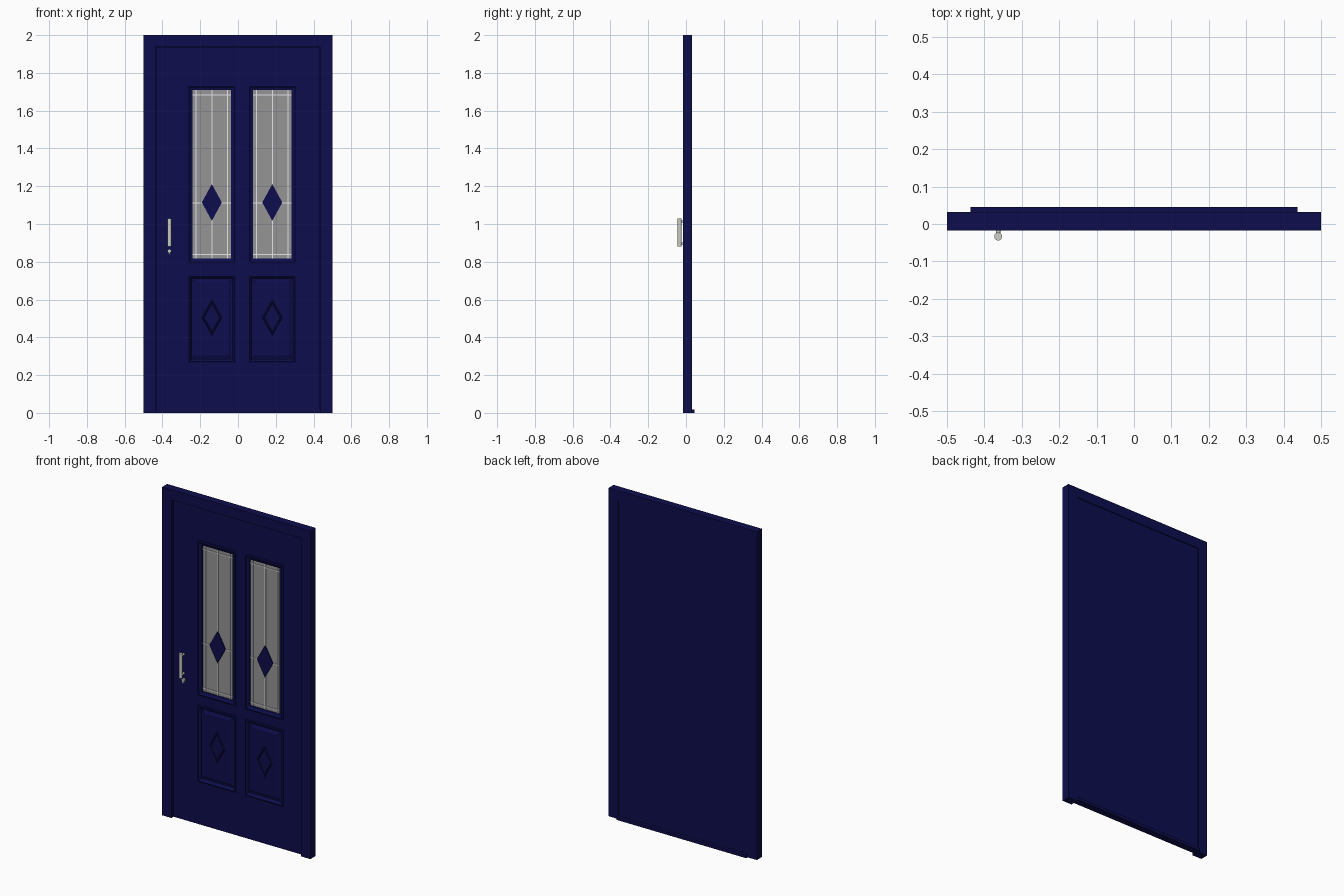
import bpy, bmesh, math
from mathutils import Vector

if "Cube" in bpy.data.objects:
    bpy.data.objects.remove(bpy.data.objects["Cube"])


def material(name, rgb):
    m = bpy.data.materials.new(name)
    m.diffuse_color = (*rgb, 1)
    m.use_nodes = True
    m.node_tree.nodes["Principled BSDF"].inputs["Base Color"].default_value = m.diffuse_color
    return m


NAVY = material("navy paint", (0.004, 0.004, 0.075))
GLASS = material("grey glass", (0.30, 0.30, 0.30))
LEAD = material("pale glazing bar", (0.80, 0.80, 0.80))
METAL = material("satin metal", (0.62, 0.62, 0.58))


def finish(name, bm, mat, smooth=False):
    bmesh.ops.recalc_face_normals(bm, faces=bm.faces[:])
    me = bpy.data.meshes.new(name)
    bm.to_mesh(me)
    bm.free()
    me.materials.append(mat)
    ob = bpy.data.objects.new(name, me)
    bpy.context.collection.objects.link(ob)
    if smooth:
        bpy.ops.object.select_all(action='DESELECT')
        ob.select_set(True)
        bpy.context.view_layer.objects.active = ob
        bpy.ops.object.shade_smooth_by_angle(angle=math.radians(40))
    return ob


def box(name, x0, x1, y0, y1, z0, z1, mat):
    bm = bmesh.new()
    bmesh.ops.create_cube(bm, size=1)
    for v in bm.verts:
        v.co = Vector((x0 + (v.co.x + .5) * (x1 - x0),
                       y0 + (v.co.y + .5) * (y1 - y0),
                       z0 + (v.co.z + .5) * (z1 - z0)))
    return finish(name, bm, mat)


def extrude_outline(name, pts, y0, y1, mat):
    bm = bmesh.new()
    f = bm.faces.new([bm.verts.new((x, y0, z)) for x, z in pts])
    new = bmesh.ops.extrude_face_region(bm, geom=[f])["geom"]
    for v in new:
        if isinstance(v, bmesh.types.BMVert):
            v.co.y = y1
    return finish(name, bm, mat)


def rect(cx, cz, w, h):
    return lambda d: [(cx - w + d, cz - h + d), (cx + w - d, cz - h + d),
                      (cx + w - d, cz + h - d), (cx - w + d, cz + h - d)]


def diamond(cx, cz, w, h):
    return lambda d: [(cx - w + d, cz), (cx, cz - h + d * h / w),
                      (cx + w - d, cz), (cx, cz + h - d * h / w)]


def terraced(name, shape, profile, mat, cap=False):
    """Concentric outlines, one for each (inset, y) step of the profile."""
    bm = bmesh.new()
    loops = [[bm.verts.new((x, y, z)) for x, z in shape(d)] for d, y in profile]
    for a, b in zip(loops, loops[1:]):
        for i in range(4):
            j = (i + 1) % 4
            bm.faces.new((a[i], a[j], b[j], b[i]))
    if cap:
        bm.faces.new(loops[-1])
    return finish(name, bm, mat)


def rod(name, p, q, r, mat, sides=20):
    p, q = Vector(p), Vector(q)
    bm = bmesh.new()
    bmesh.ops.create_cone(bm, cap_ends=True, segments=sides, radius1=r, radius2=r,
                          depth=(q - p).length)
    rot = (q - p).to_track_quat('Z', 'Y')
    for v in bm.verts:
        v.co = rot @ v.co + (p + q) / 2
    return finish(name, bm, mat, True)


# Outer frame: two jambs and head in one outline
J, TOP = 0.437, 1.938
extrude_outline("door_frame", [(-.5, 0), (-J, 0), (-J, TOP), (J, TOP), (J, 0),
                               (.5, 0), (.5, 2), (-.5, 2)], -.017, .032, NAVY)
# Sill projecting at the back
box("sill", -J, J, .004, .046, 0, .018, NAVY)

# Door leaf: back board, stiles and rails around four openings
F, B = -.002, .014
L, Z0 = 0.434, 0.010
centres = (-.1385, .1815)
W = .128
box("leaf_back_board", -J, J, B, .027, Z0, TOP, NAVY)
xs = [-L, centres[0] - W, centres[0] + W, centres[1] - W, centres[1] + W, L]
for i, n in ((0, "handle_stile"), (2, "middle_stile"), (4, "hinge_stile")):
    box(n, xs[i], xs[i + 1], F, B, Z0, 1.935, NAVY)
for c in centres:
    for n, a, b in (("bottom_rail", Z0, .265), ("lock_rail", .73, .792),
                    ("top_rail", 1.735, 1.935)):
        box(n, c - W, c + W, F, B, a, b, NAVY)

for c in centres:
    # Window: moulding, pane, glazing bars and diamond
    zc, h = 1.2635, .4715
    terraced("window_moulding", rect(c, zc, W, h),
             [(0, F), (0, -.010), (.008, -.012), (.014, -.007), (.026, -.003),
              (.026, .012)], NAVY)
    box("glass_pane", c - .104, c + .104, .005, .012, .816, 1.711, GLASS)
    y0, y1 = .001, .006
    for x in (-.083, 0, .083):
        box("upright_bar", c + x - .0025, c + x + .0025, y0, y1, .818, 1.709, LEAD)
    for z in (.838, 1.112, 1.684):
        box("cross_bar", c - .102, c + .102, y0, y1, z - .0025, z + .0025, LEAD)
    terraced("window_diamond", diamond(c, 1.114, .053, .097),
             [(0, .006), (0, -.002)], NAVY, True)
    # Lower raised panel with a diamond relief
    terraced("lower_panel", rect(c, .4975, W, .2325),
             [(0, F), (0, -.010), (.007, -.012), (.013, -.006), (.019, .004),
              (.026, .004), (.040, -.003)], NAVY, True)
    terraced("panel_diamond", diamond(c, .505, .053, .095),
             [(0, -.003), (.004, -.007), (.008, -.007), (.012, -.004)], NAVY, True)

# Pull handle, its two posts and the keyhole cover
HX, HY = -.363, -.0335
rod("handle_bar", (HX, HY, .88), (HX, HY, 1.03), .0105, METAL, 24)
for z in (.897, 1.013):
    rod("handle_post", (HX, HY, z), (HX, F + .002, z), .006, METAL)
rod("lock_cylinder", (HX, -.014, .857), (HX, F + .002, .857), .010, METAL)
box("lock_tail", HX - .004, HX + .004, -.014, F + .002, .838, .852, METAL)
